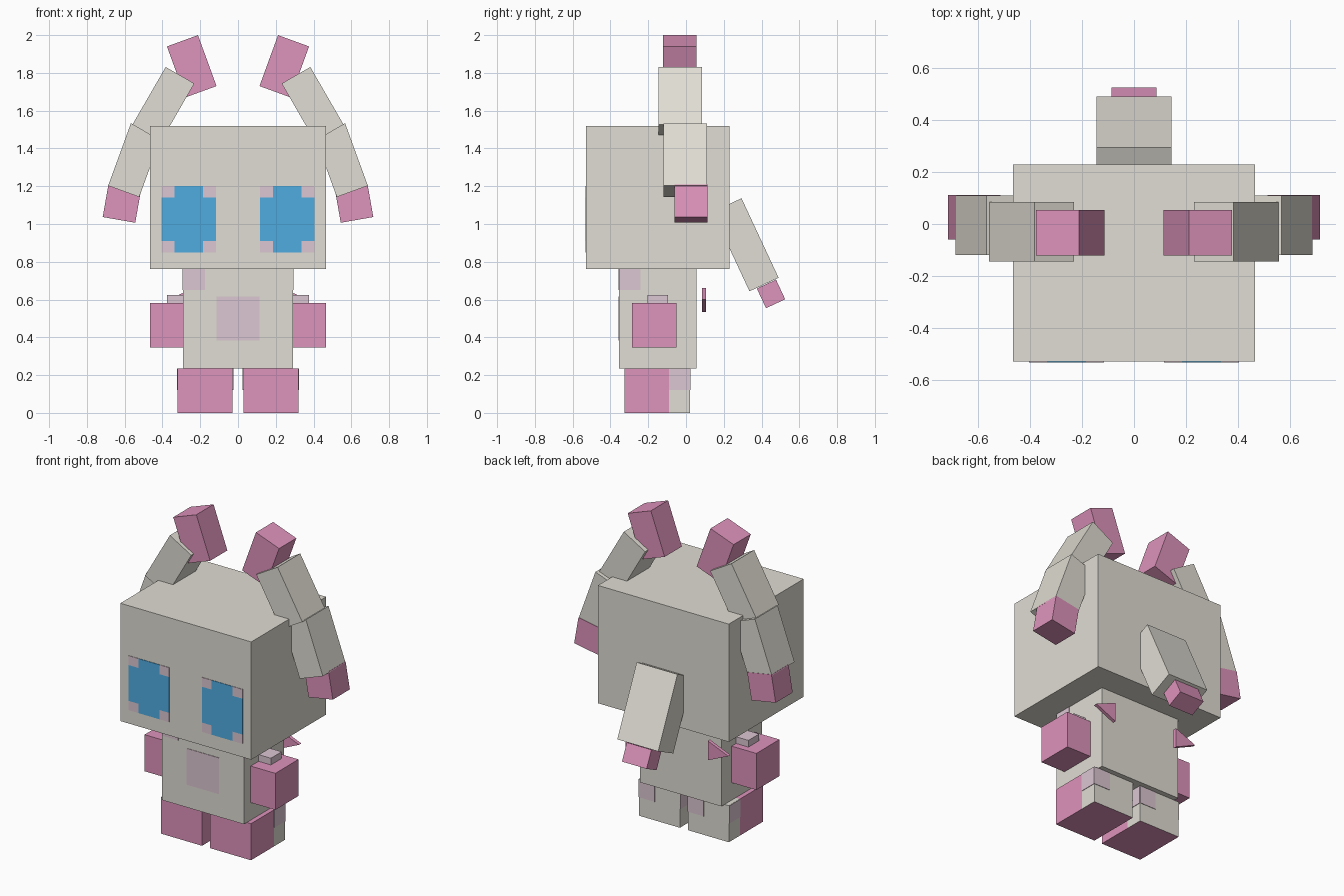
import bpy, bmesh
from math import radians
from mathutils import Matrix, Vector

cube = bpy.data.objects.get("Cube")
if cube:
    bpy.data.objects.remove(cube, do_unlink=True)


def material(name, *rgb):
    lin = [((c / 255 + 0.055) / 1.055) ** 2.4 for c in rgb] + [1]
    m = bpy.data.materials.new(name)
    m.use_nodes = True
    m.diffuse_color = lin
    bsdf = m.node_tree.nodes["Principled BSDF"]
    bsdf.inputs["Base Color"].default_value = lin
    bsdf.inputs["Roughness"].default_value = 0.9
    return m


FUR = material("warm grey", 224, 221, 211)
PINK = material("pink", 222, 147, 187)
MAUVE = material("pale mauve", 220, 199, 210)
BLUE = material("eye blue", 80, 172, 225)


def finish(name, bm, *mats):
    me = bpy.data.meshes.new(name)
    bm.normal_update()
    bm.to_mesh(me)
    bm.free()
    for m in mats:
        me.materials.append(m)
    ob = bpy.data.objects.new(name, me)
    bpy.context.collection.objects.link(ob)
    return ob


def block(name, center, size, mat, angle=0, axis="Y"):
    """Box given by centre and size, tilted about one axis."""
    bm = bmesh.new()
    bmesh.ops.create_cube(bm, size=1)
    tilt = Matrix.Rotation(radians(angle), 4, axis)
    bm.transform(Matrix.Translation(center) @ tilt @ Matrix.Diagonal((*size, 1)))
    return finish(name, bm, mat)


def box(name, x, y, z, mat):
    """Upright box given by its range on each axis."""
    low, high = (Vector(p) for p in zip(x, y, z))
    size = Vector([abs(d) for d in high - low])
    return block(name, (low + high) / 2, size, mat)


def around(v, t=0.003):
    """Thin range about a surface, for painted plates."""
    return (v - t, v + t)


# Head, torso and painted patches
box("head", (-.465, .465), (-.53, .23), (.763, 1.52), FUR)
box("torso", (-.29, .29), (-.355, .055), (.235, .765), FUR)
box("belly_patch", (-.115, .115), around(-.355), (.382, .615), MAUVE)
box("chest_patch", (-.29, -.175), around(-.355), (.65, .763), MAUVE)

# Tail
block("tail", (0, .315, .89), (.29, .17, .464), FUR, 25, "X")
block("tail_tip", (0, .45, .63), (.175, .112, .115), PINK, 25, "X")

for side, s in (("left", 1), ("right", -1)):
    def span(a, b):
        return tuple(sorted((s * a, s * b)))

    # Eye: a blue cross with mauve corners
    box(side + "_eye_middle", span(.116, .405), around(-.53), (.91, 1.14), BLUE)
    for row, z in (("lower", (.85, .91)), ("upper", (1.14, 1.2))):
        box(f"{side}_eye_{row}", span(.185, .335), around(-.53), z, BLUE)
        box(f"{side}_eye_{row}_inner_corner", span(.116, .185), around(-.53), z, MAUVE)
        box(f"{side}_eye_{row}_outer_corner", span(.335, .405), around(-.53), z, MAUVE)

    # Drooping ear in three pieces, and horn
    block(side + "_ear_base", (s * .395, -.03, 1.635), (.175, .23, .352), FUR, -30 * s)
    block(side + "_ear_middle", (s * .545, -.005, 1.338), (.175, .23, .352), FUR, -20 * s)
    block(side + "_ear_tip", (s * .615, .026, 1.108), (.175, .173, .175), PINK, -10 * s)
    block(side + "_horn", (s * .245, -.033, 1.835), (.175, .175, .287), PINK, 20 * s)

    # Arm stub and paw
    box(side + "_arm", span(.28, .377), (-.205, -.095), (.5, .625), MAUVE)
    box(side + "_paw", span(.285, .465), (-.285, -.05), (.347, .582), PINK)
    box(side + "_shoulder_patch", around(s * .29), (-.355, -.24), (.65, .763), MAUVE)

    # Foot: pink front, grey heel with pink sole
    box(side + "_foot_front", span(.028, .32), (-.325, -.09), (0, .235), PINK)
    heel = box(side + "_heel", span(.028, .32), (-.09, .022), (0, .235), FUR)
    heel.data.materials.append(PINK)
    for f in heel.data.polygons:
        f.material_index = int(f.normal.z < -.5)
    for where, x in (("inner", .028), ("outer", .32)):
        box(f"{side}_heel_{where}_patch", around(s * x), (-.09, .022), (.12, .234), MAUVE)
    patch_x = (.205, .32) if s > 0 else (-.143, -.028)
    box(side + "_heel_back_patch", patch_x, around(.022), (.12, .234), MAUVE)

    # Small triangular spike behind the torso
    bm = bmesh.new()
    outline = ((.23, .535), (.23, .66), (.375, .6))
    face = bm.faces.new([bm.verts.new((s * x, .085, z)) for x, z in outline])
    grown = bmesh.ops.extrude_face_region(bm, geom=[face])["geom"]
    verts = [v for v in grown if isinstance(v, bmesh.types.BMVert)]
    bmesh.ops.translate(bm, verts=verts, vec=(0, .022, 0))
    bmesh.ops.recalc_face_normals(bm, faces=bm.faces[:])
    finish(side + "_back_spike", bm, PINK)
